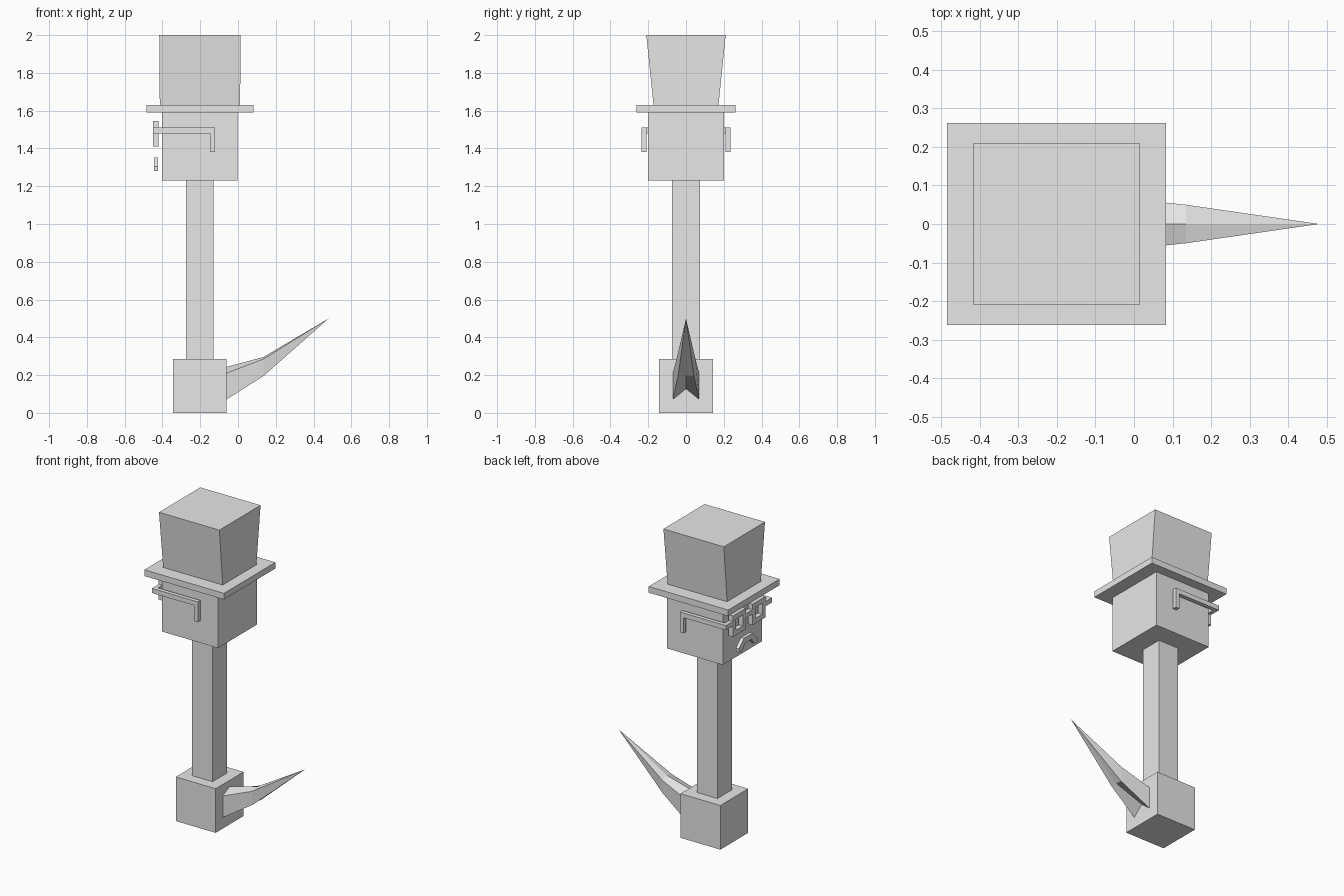
import bpy

if "Cube" in bpy.data.objects:
    bpy.data.objects.remove(bpy.data.objects["Cube"])

GREY = (0.8, 0.8, 0.8, 1.0)
mat = bpy.data.materials.new("plain_grey")
mat.use_nodes = True
mat.diffuse_color = GREY
mat.node_tree.nodes["Principled BSDF"].inputs["Base Color"].default_value = GREY


def make(name, verts, faces):
    mesh = bpy.data.meshes.new(name)
    mesh.from_pydata(verts, [], faces)
    mesh.materials.append(mat)
    obj = bpy.data.objects.new(name, mesh)
    bpy.context.collection.objects.link(obj)
    return obj


def loft(name, rings, tip=None):
    """Skin matching rings of points, closing with a cap or a tip."""
    n = len(rings[0])
    verts = [p for r in rings for p in r]
    faces = [tuple(range(n))[::-1]]
    for k in range(len(rings) - 1):
        for i in range(n):
            j = (i + 1) % n
            faces.append((k * n + i, k * n + j, k * n + n + j, k * n + n + i))
    last = (len(rings) - 1) * n
    if tip:
        verts.append(tip)
        faces += [(last + i, last + (i + 1) % n, len(verts) - 1) for i in range(n)]
    else:
        faces.append(tuple(range(last, last + n)))
    return make(name, verts, faces)


def rect(x0, x1, y0, y1, z):
    return [(x0, y0, z), (x1, y0, z), (x1, y1, z), (x0, y1, z)]


def box(name, x, y, z):
    return loft(name, [rect(*x, *y, z[0]), rect(*x, *y, z[1])])


# Body column, head and hat
box("base_block", (-0.345, -0.06), (-0.142, 0.142), (0, 0.285))
box("neck", (-0.276, -0.13), (-0.073, 0.073), (0.285, 1.23))
box("head", (-0.403, -0.003), (-0.2, 0.2), (1.23, 1.59))
box("hat_brim", (-0.485, 0.083), (-0.262, 0.262), (1.59, 1.63))
loft("hat_crown", [rect(-0.414, 0.011, -0.172, 0.172, 1.63),
                   rect(-0.417, 0.014, -0.21, 0.21, 2.0)])

# Glasses: square rims, bridge, side bars, arms and ear hooks
RIM_X, BAR_X, BAR_Z = (-0.451, -0.42), (-0.45, -0.424), (1.48, 1.51)
box("glasses_bridge", BAR_X, (-0.035, 0.035), BAR_Z)
for side, s in (("left", 1), ("right", -1)):
    def span(a, b):
        return tuple(sorted((s * a, s * b)))
    box(side + "_rim_top", RIM_X, span(0.035, 0.165), (1.513, 1.545))
    box(side + "_rim_bottom", RIM_X, span(0.035, 0.165), (1.41, 1.442))
    box(side + "_rim_inner", RIM_X, span(0.035, 0.065), (1.442, 1.513))
    box(side + "_rim_outer", RIM_X, span(0.135, 0.165), (1.442, 1.513))
    box(side + "_side_bar", BAR_X, span(0.165, 0.21), BAR_Z)
    box(side + "_glasses_arm", (-0.45, -0.122), span(0.21, 0.236), BAR_Z)
    box(side + "_ear_hook", (-0.148, -0.122), span(0.21, 0.236), (1.38, 1.48))

# Frowning mouth: an arch profile extruded along x
arch = [(-0.095, 1.28), (-0.06, 1.28), (-0.032, 1.318), (0.032, 1.318),
        (0.06, 1.28), (0.095, 1.28), (0.095, 1.305), (0.045, 1.353),
        (-0.045, 1.353), (-0.095, 1.305)]
loft("mouth", [[(x, y, z) for y, z in arch] for x in (-0.445, -0.423)])

# Tail: grooved root, bent middle section, sharp upswept tip
root = [(-0.07, 0.07), (0.0, 0.127), (0.07, 0.07),
        (0.07, 0.21), (0.0, 0.243), (-0.07, 0.21)]
middle = [(-0.042, 0.195), (0.0, 0.198), (0.042, 0.195),
          (0.05, 0.285), (0.0, 0.296), (-0.05, 0.285)]
loft("tail", [[(-0.062, y, z) for y, z in root],
              [(0.135, y, z) for y, z in middle]], tip=(0.48, 0, 0.5))
